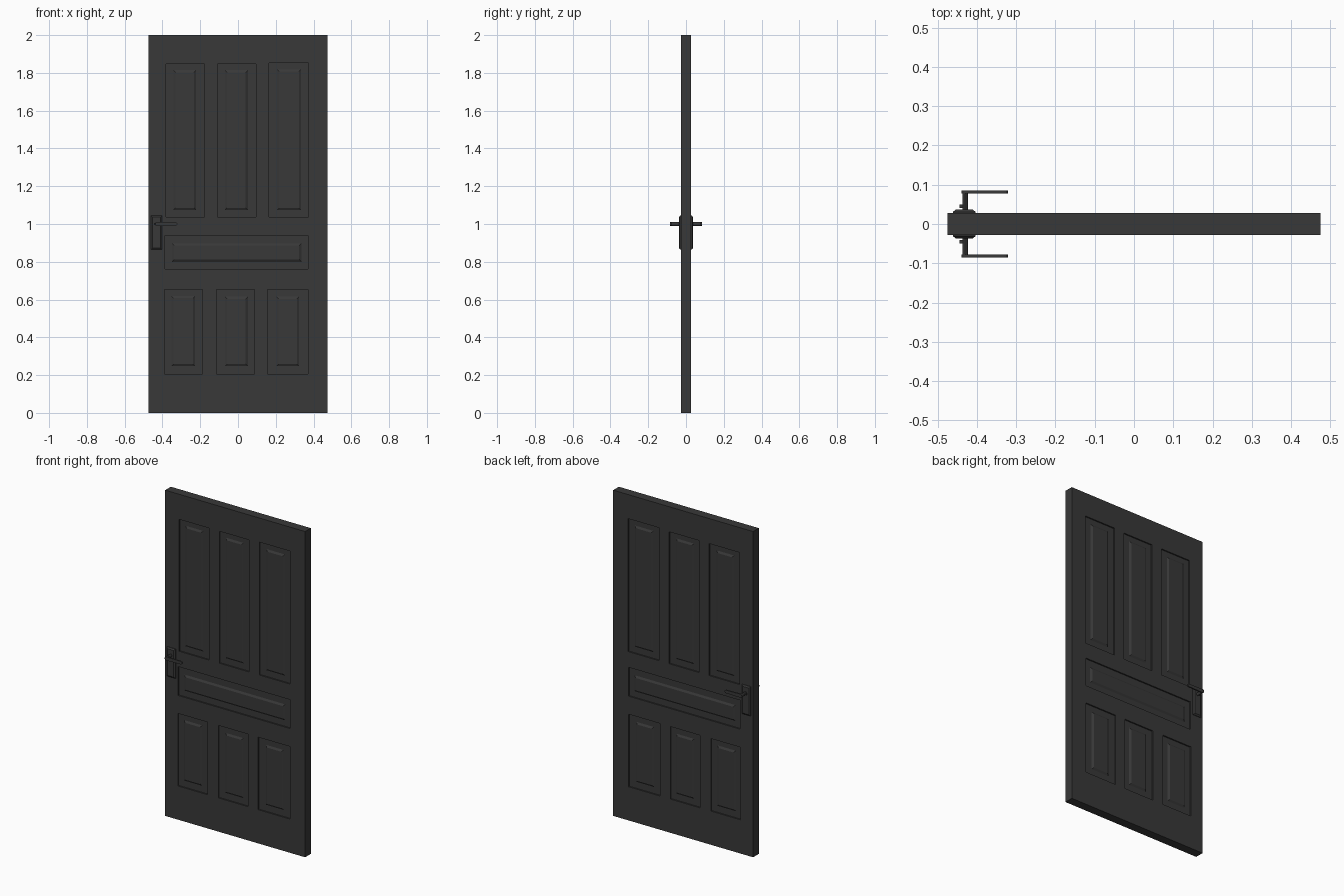
import bpy, bmesh, math

if "Cube" in bpy.data.objects:
    bpy.data.objects.remove(bpy.data.objects["Cube"])

mat = bpy.data.materials.new("charcoal")
mat.diffuse_color = (0.04, 0.04, 0.04, 1)
mat.use_nodes = True
mat.node_tree.nodes["Principled BSDF"].inputs["Base Color"].default_value = mat.diffuse_color

HALF_T = 0.0275   # half thickness of the door leaf
RECESS = 0.008    # depth of the sunk panels


def finish(name, bm):
    bmesh.ops.recalc_face_normals(bm, faces=bm.faces)
    me = bpy.data.meshes.new(name)
    bm.to_mesh(me)
    bm.free()
    me.materials.append(mat)
    ob = bpy.data.objects.new(name, me)
    bpy.context.collection.objects.link(ob)
    return ob


def loft(bm, rings):
    """Closed solid through a list of rings with equal point counts."""
    rows = [[bm.verts.new(p) for p in r] for r in rings]
    n = len(rows[0])
    for a, b in zip(rows, rows[1:]):
        for i in range(n):
            j = (i + 1) % n
            bm.faces.new((a[i], a[j], b[j], b[i]))
    bm.faces.new(rows[0])
    bm.faces.new(rows[-1])


def rect(x0, x1, z0, z1, y, inset=0.0):
    x0, x1, z0, z1 = x0 + inset, x1 - inset, z0 + inset, z1 - inset
    return [(x0, y, z0), (x1, y, z0), (x1, y, z1), (x0, y, z1)]


# Panels: sunk rectangle, then the raised field inside it (x0, x1, z0, z1)
panels = [
    ((-0.381, -0.177, 1.036, 1.846), (-0.342, -0.222, 1.074, 1.814)),
    ((-0.108, 0.095, 1.036, 1.846), (-0.069, 0.052, 1.074, 1.814)),
    ((0.164, 0.374, 1.036, 1.852), (0.207, 0.333, 1.074, 1.818)),
    ((-0.387, 0.371, 0.763, 0.940), (-0.350, 0.335, 0.800, 0.898)),
    ((-0.390, -0.188, 0.207, 0.652), (-0.352, -0.228, 0.247, 0.618)),
    ((-0.114, 0.087, 0.207, 0.652), (-0.070, 0.052, 0.247, 0.615)),
    ((0.156, 0.371, 0.207, 0.652), (0.203, 0.324, 0.247, 0.615)),
]

# Door leaf with the panels sunk into both sides
bm = bmesh.new()
loft(bm, [rect(-0.475, 0.475, 0, 2, y) for y in (-HALF_T, HALF_T)])
door = finish("door_leaf", bm)

bm = bmesh.new()
for outer, _ in panels:
    for s in (-1, 1):
        loft(bm, [rect(*outer, s * y) for y in (HALF_T - RECESS, HALF_T + 0.05)])
cutter = finish("panel_cutter", bm)
cutter.hide_render = True

mod = door.modifiers.new("sunk_panels", 'BOOLEAN')
mod.operation = 'DIFFERENCE'
mod.solver = 'EXACT'
mod.object = cutter
bpy.context.view_layer.objects.active = door
bpy.ops.object.modifier_apply(modifier=mod.name)
bpy.data.objects.remove(cutter)

# Handle outlines
lever_outline = []
for cx, r, start in ((-0.330, 0.009, -90), (-0.428, 0.011, 90)):
    for k in range(7):
        a = math.radians(start + 30 * k)
        lever_outline.append((cx + r * math.cos(a), 1.0 + r * math.sin(a)))
stem_outline = [(-0.430 + 0.007 * math.cos(k * math.pi / 6),
                 1.0 + 0.010 * math.sin(k * math.pi / 6)) for k in range(12)]


def extrude(bm, outline, y0, y1):
    loft(bm, [[(x, y, z) for x, z in outline] for y in (y0, y1)])


for s, side in ((-1, "front"), (1, "back")):
    # Raised, bevelled fields in the sunk panels
    bm = bmesh.new()
    for _, field in panels:
        loft(bm, [rect(*field, s * (HALF_T - RECESS - 0.003)),
                  rect(*field, s * (HALF_T - RECESS)),
                  rect(*field, s * (HALF_T - 0.001), 0.011)])
    finish("raised_panels_" + side, bm)

    # Bevelled back plate
    bm = bmesh.new()
    plate = (-0.461, -0.403, 0.864, 1.044)
    loft(bm, [rect(*plate, s * 0.022), rect(*plate, s * 0.031),
              rect(*plate, s * 0.037, 0.008)])
    finish("handle_plate_" + side, bm)

    # Stem and lever
    bm = bmesh.new()
    extrude(bm, stem_outline, s * 0.030, s * 0.080)
    finish("handle_stem_" + side, bm)
    bm = bmesh.new()
    extrude(bm, lever_outline, s * 0.077, s * 0.085)
    finish("handle_lever_" + side, bm)

    # Small set screw beside the stem
    bm = bmesh.new()
    loft(bm, [rect(-0.444, -0.432, 0.994, 1.006, s * y) for y in (0.041, 0.049)])
    finish("set_screw_" + side, bm)
